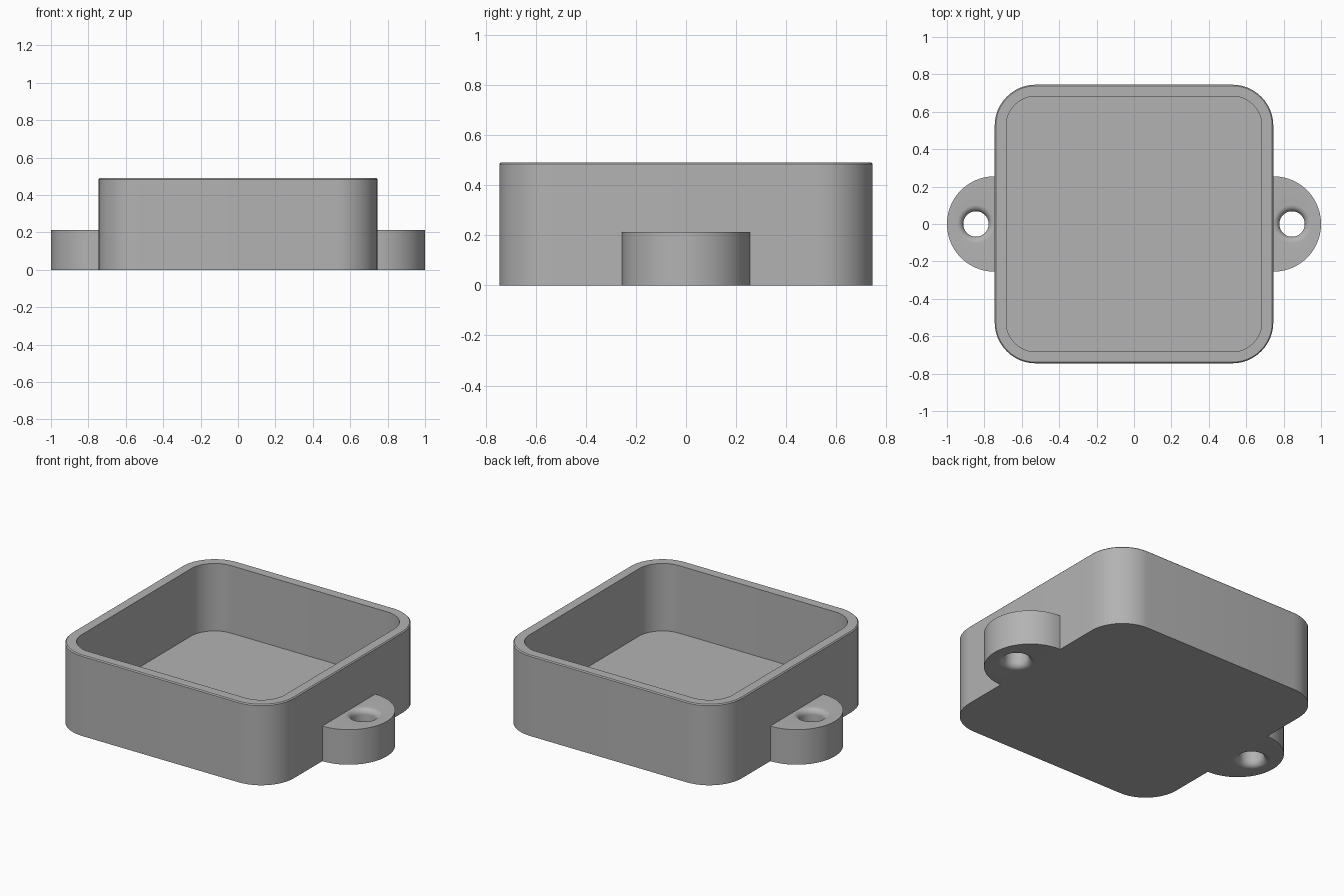
import bpy
import bmesh
from math import cos, sin, tan, atan2, pi

cube = bpy.data.objects.get("Cube")
if cube:
    bpy.data.objects.remove(cube, do_unlink=True)

HALF, CORNER, HEIGHT = 0.745, 0.22, 0.49      # tray
WALL, FLOOR, EDGE = 0.062, 0.08, 0.006
EAR_R, EAR_H = 0.255, 0.213                   # mounting ears
HOLE_X, HOLE_R, FLARE = 0.845, 0.068, 0.034

grey = bpy.data.materials.new("plain grey")
grey.use_nodes = True
grey.diffuse_color = (0.45, 0.45, 0.45, 1)
grey.node_tree.nodes["Principled BSDF"].inputs["Base Color"].default_value = (0.45, 0.45, 0.45, 1)


def loft(name, rings, closed=False):
    """Skin a list of equal-length point rings; cap the ends or join them."""
    bm = bmesh.new()
    loops = [[bm.verts.new(p) for p in ring] for ring in rings]
    pairs = list(zip(loops, loops[1:]))
    if closed:
        pairs.append((loops[-1], loops[0]))
    else:
        bm.faces.new(loops[0])
        bm.faces.new(loops[-1])
    for a, b in pairs:
        for i in range(len(a)):
            j = (i + 1) % len(a)
            bm.faces.new((a[i], a[j], b[j], b[i]))
    bmesh.ops.recalc_face_normals(bm, faces=bm.faces)
    mesh = bpy.data.meshes.new(name)
    bm.to_mesh(mesh)
    bm.free()
    mesh.materials.append(grey)
    obj = bpy.data.objects.new(name, mesh)
    bpy.context.collection.objects.link(obj)
    bpy.ops.object.select_all(action='DESELECT')
    obj.select_set(True)
    bpy.context.view_layer.objects.active = obj
    bpy.ops.object.shade_smooth_by_angle(angle=pi / 6)
    return obj


def rounded_square(inset, z, steps=12):
    c, r = HALF - CORNER, CORNER - inset
    points = []
    for k in range(4):
        mid = pi / 4 + k * pi / 2
        cx, cy = (c if cos(mid) > 0 else -c), (c if sin(mid) > 0 else -c)
        for i in range(steps + 1):
            a = (k + i / steps) * pi / 2
            points.append((cx + r * cos(a), cy + r * sin(a), z))
    return points


# Open tray with a lightly broken outer rim
loft("tray", [rounded_square(0, 0), rounded_square(0, HEIGHT - EDGE),
              rounded_square(EDGE, HEIGHT), rounded_square(WALL, HEIGHT),
              rounded_square(WALL, FLOOR)])


def ear(name, side):
    # Half-round outline, with its flat side just inside the tray wall
    back = HALF - 0.006
    outline = [(HALF + EAR_R * cos(a), EAR_R * sin(a))
               for a in (pi * (i / 40 - 0.5) for i in range(41))]
    depth = HOLE_X - back
    span = atan2(EAR_R, depth)
    outline += [(back, depth * tan(span * (1 - i / 12))) for i in range(25)]
    angles = [atan2(y, x - HOLE_X) for x, y in outline]

    def hole(r, z):
        return [(side * (HOLE_X + r * cos(a)), r * sin(a), z) for a in angles]

    # Hole rounded over at both ends
    arc = [i * pi / 16 for i in range(9)]
    profile = [(HOLE_R + FLARE * (1 - sin(t)), EAR_H - FLARE * (1 - cos(t))) for t in arc]
    profile += [(r, EAR_H - z) for r, z in reversed(profile)]
    rings = [[(side * x, y, z) for x, y in outline] for z in (0, EAR_H)]
    rings += [hole(r, z) for r, z in profile]
    loft(name, rings, closed=True)


ear("left_mounting_ear", 1)
ear("right_mounting_ear", -1)
